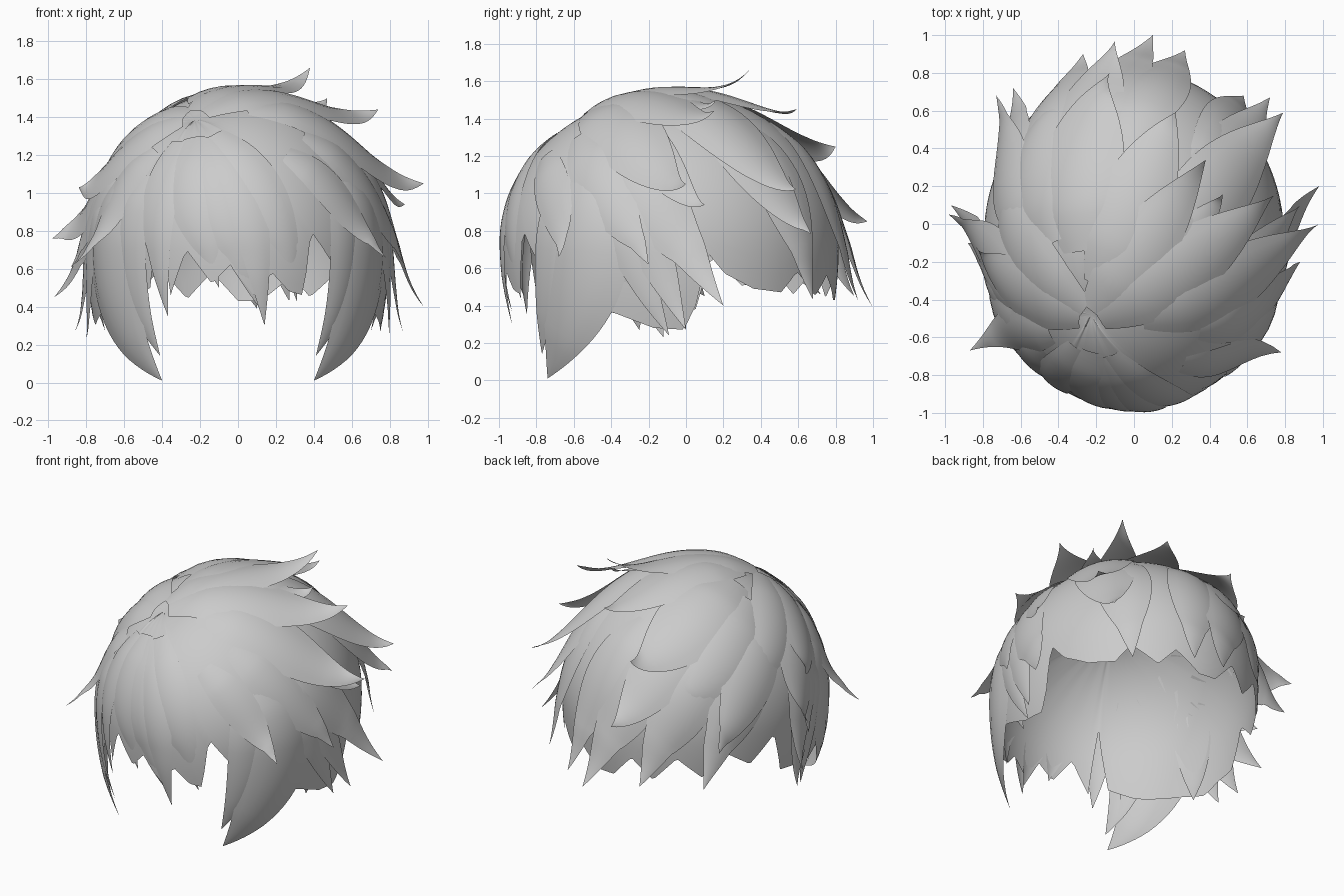
import bpy, bmesh, math
from mathutils import Vector

if "Cube" in bpy.data.objects:
    bpy.data.objects.remove(bpy.data.objects["Cube"])

# Scalp form: an ellipsoid that hangs straighter below its equator
C = Vector((0, -0.085, 0.7))


def radii(dz):
    return Vector((0.8, 0.905, 0.85 if dz > 0 else 1.3))


def to_dir(p):
    d = Vector(p) - C
    r = radii(d.z)
    return Vector((d.x / r.x, d.y / r.y, d.z / r.z)).normalized()


def surf(d):
    r = radii(d.z)
    return C + Vector((d.x * r.x, d.y * r.y, d.z * r.z))


def normal(d):
    r = radii(d.z)
    return Vector((d.x / r.x, d.y / r.y, d.z / r.z)).normalized()


WHORL = to_dir((-0.24, -0.5, 1.42))


def grid(name, rows, closed=False):
    bm = bmesh.new()
    vs = [[bm.verts.new(p) for p in row] for row in rows]
    n = len(rows[0])
    for a, b in zip(vs, vs[1:]):
        for j in range(n if closed else n - 1):
            k = (j + 1) % n
            bm.faces.new((a[j], b[j], b[k], a[k]))
    bmesh.ops.remove_doubles(bm, verts=bm.verts, dist=0.0005)
    for f in bm.faces:
        f.smooth = True
    me = bpy.data.meshes.new(name)
    bm.to_mesh(me)
    bm.free()
    ob = bpy.data.objects.new(name, me)
    bpy.context.collection.objects.link(ob)
    return ob


def lock(name, tip, width, start, bend=0.0, hook=0.0, root=0.16):
    """Tapered strand lying on the scalp form, curling out and up to its tip."""
    tip = Vector(tip)
    d1 = to_dir(tip - Vector((0, 0, hook)))
    d0 = to_dir(start) if isinstance(start, tuple) else WHORL.slerp(d1, start)
    axis = d0.cross(d1).normalized()
    flick = tip - surf(d1)
    power = 5.5 if hook else 2.5
    N = 28

    def centre(t):
        d = d0.slerp(d1, t) + axis * bend * math.sin(math.pi * t)
        d.normalize()
        return d, surf(d) + flick * t ** power

    rows = []
    for i in range(N + 1):
        t = 1 - (1 - i / N) ** 1.25
        d, p = centre(t)
        lo, hi = max(0, t - 0.03), min(1, t + 0.03)
        T = (centre(hi)[1] - centre(lo)[1]).normalized()
        n = normal(d)
        side = n.cross(T).normalized()
        n = T.cross(side)
        w = width * max(0, math.sin(math.pi * (root + (1 - root) * t)))
        lift = (0.004 + 0.08 * w) * min(1, t * 5) * min(1, (1 - t) * 6)
        drop = 0.1 * w + 0.6 * w * w
        rows.append([p + n * (lift - drop * s * s) + side * w * s
                     for s in (-1, -0.66, -0.33, 0, 0.33, 0.66, 1)])
    return grid(name, rows)


# Base cap: strands radiate from the whorl to a jagged hairline (azimuth, z)
EDGE = [(-180, .43), (-170, .58), (-160, .44), (-149, .6), (-138, .46),
        (-126, .6), (-116, .5), (-104, .66), (-99, .38), (-90, .36),
        (-82, .3), (-70, .36), (-48, .42), (-36, .5), (-31.5, .92), (-27, .46),
        (-20, .70), (-10, .52), (-3, .62), (6, .46), (13, .58), (20, .48),
        (26, .46), (29, .8), (46, .5), (55, .42), (70, .36), (84, .28),
        (95, .27), (99, .4), (103, .68), (109, .57), (120, .49), (132, .47),
        (139, .58), (151, .45), (159, .56), (171, .43), (180, .43)]


def edge_z(a):
    for (a0, z0), (a1, z1) in zip(EDGE, EDGE[1:]):
        if a0 <= a <= a1:
            return z0 + (z1 - z0) * (a - a0) / (a1 - a0)


COLS, ROWS = 240, 30
rows = []
for i in range(ROWS + 1):
    v = i / ROWS
    row = []
    for j in range(COLS):
        a = -180 + 360 * j / COLS
        z = edge_z(a)
        dz = (z - C.z) / radii(z - C.z).z
        h = math.sqrt(1 - dz * dz)
        r = math.radians(a)
        end = Vector((h * math.sin(r), -h * math.cos(r), dz))
        d = WHORL.slerp(end, v)
        bump = 0.008 * math.sin(math.pi * min(v * 1.5, 1) / 2)
        row.append(surf(d) + normal(d) * (bump - 0.012 - 0.025 * math.exp(-12 * v)))
    rows.append(row)
grid("hair_cap", rows, closed=True)

# Loose strands: tip x, y, z, half width, start (fraction from whorl), bend
CROWN = [(.38, .34, 1.66, .17, .04, 0), (.47, .16, 1.50, .10, .3, 0),
         (.74, .15, 1.44, .2, .04, 0), (.22, .59, 1.45, .2, .15, 0),
         (-.13, .80, 1.25, .24, .25, .05), (-.62, .25, 1.06, .17, .04, 0),
         (.79, .59, 1.02, .22, .25, .05), (-.40, .64, 1.0, .19, .3, 0),
         (-.84, -.12, 1.03, .17, .06, 0)]
SIDES = [(.98, 0, 1.05, .2, .2, 0), (.88, .10, .94, .13, .35, 0),
         (.88, -.20, .62, .15, .4, 0), (.98, .20, .40, .17, .5, -.08),
         (.87, 0, .27, .13, .55, 0), (.80, -.09, .24, .11, .55, 0),
         (.78, -.68, .66, .12, .45, .05), (-.87, -.67, .62, .13, .3, -.05),
         (-.98, .05, .76, .19, .35, 0), (-.88, -.10, .61, .13, .4, 0),
         (-.97, .10, .45, .18, .45, .06), (-.86, 0, .27, .14, .55, 0),
         (-.80, -.12, .23, .11, .55, 0)]
BACK = [(.10, 1.0, .39, .2, .5, .05), (.27, .92, .43, .18, .5, 0),
        (-.10, .97, .85, .2, .4, 0), (-.27, .90, .45, .19, .5, 0),
        (-.64, .72, .46, .18, .5, 0), (-.73, .68, .72, .18, .4, 0),
        (.72, .67, .78, .2, .4, 0), (.58, .68, .43, .18, .5, 0)]
FRINGE = [(-.37, -.85, .35, .11, .2, -.05), (.13, -.93, .37, .12, .2, -.08),
          (.14, -.93, .30, .12, .2, .07), (.31, -.88, .43, .13, .2, .05),
          (-.10, -.96, .50, .14, .2, -.05)]
for name, group in (("crown_strand", CROWN), ("side_strand", SIDES),
                    ("back_strand", BACK), ("fringe_strand", FRINGE)):
    for x, y, z, w, f, b in group:
        hook = 0 if group is FRINGE else min(.21, max(.04, .04 + .25 * (z - .4)))
        lock(name, (x, y, z), w, f, b, hook)

# Long face-framing side locks, curling in toward the front
for s in (-1, 1):
    lock("face_lock", (s * .4, -.74, 0.01), .25, (s * .55, -.58, 1.2), s * .3, root=.04)
    lock("face_lock_inner", (s * .41, -.77, .14), .13, (s * .5, -.66, 1.1), s * .12)
    lock("face_lock_outer", (s * .7, -.25, .27), .14, (s * .7, -.35, 1.0), 0)
